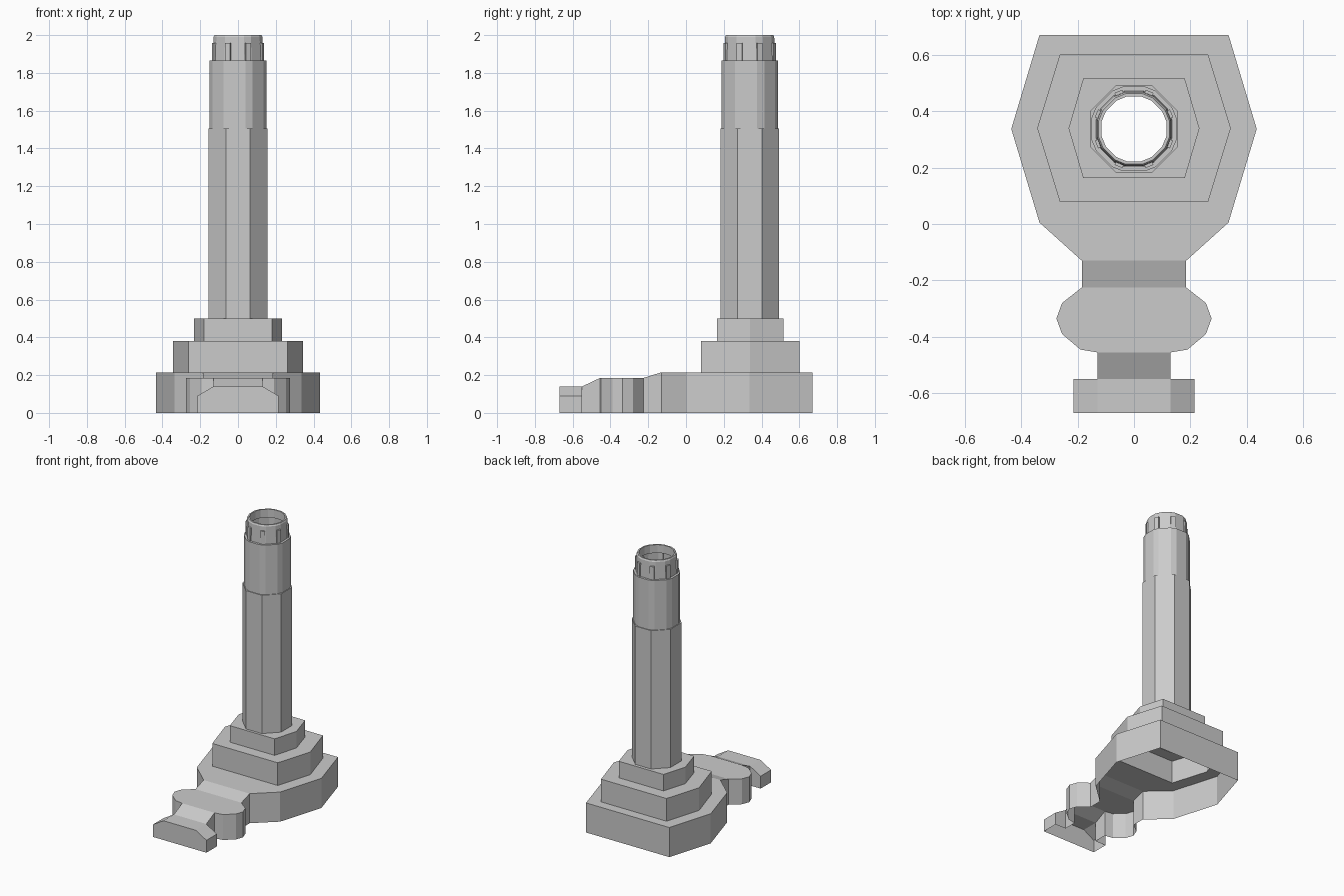
import bpy, bmesh, math
from mathutils import Matrix

if "Cube" in bpy.data.objects:
    bpy.data.objects.remove(bpy.data.objects["Cube"])

CY = 0.337  # column axis


def finish(bm, name):
    bmesh.ops.remove_doubles(bm, verts=bm.verts, dist=1e-5)
    bmesh.ops.recalc_face_normals(bm, faces=bm.faces)
    me = bpy.data.meshes.new(name)
    bm.to_mesh(me)
    bm.free()
    ob = bpy.data.objects.new(name, me)
    bpy.context.collection.objects.link(ob)
    return ob


def loft(bm, rings):
    """Skin equal-count rings of verts with quads."""
    for a, b in zip(rings, rings[1:]):
        n = len(a)
        for i in range(n):
            j = (i + 1) % n
            bm.faces.new((a[i], a[j], b[j], b[i]))


def hex_ring(bm, flat, mid, y0, y1, z):
    ym = (y0 + y1) / 2
    pts = [(flat, y1), (mid, ym), (flat, y0), (-flat, y0), (-mid, ym), (-flat, y1)]
    return [bm.verts.new((x, y, z)) for x, y in pts]


def oct_ring(bm, apothem, z, cut=0.0):
    """Octagon with flats on the axes; cut > 0 chamfers every corner."""
    r = apothem / math.cos(math.pi / 8)
    c = [(r * math.cos(math.pi * (i + .5) / 4), r * math.sin(math.pi * (i + .5) / 4)) for i in range(8)]
    pts = []
    side = 2 * r * math.sin(math.pi / 8)
    for i, p in enumerate(c):
        if cut == 0:
            pts.append(p)
            continue
        for q in (c[i - 1], c[(i + 1) % 8]):
            t = cut / side
            pts.append((p[0] + (q[0] - p[0]) * t, p[1] + (q[1] - p[1]) * t))
    return [bm.verts.new((x, y + CY, z)) for x, y in pts]


def fill_between(bm, a, b):
    """Flat ledge between two rings of differing counts."""
    edges = []
    for ring in (a, b):
        for i in range(len(ring)):
            v, w = ring[i - 1], ring[i]
            edges.append(bm.edges.get((v, w)) or bm.edges.new((v, w)))
    bmesh.ops.triangle_fill(bm, edges=edges, use_beauty=True, normal=(0, 0, 1))


# Stepped base and front tail: one open-bottomed shell, right-hand outline mirrored
half = [(.335, .67, .215), (.435, .337, .215), (.335, .005, .215), (.185, -.13, .215),
        (.185, -.225, .185), (.255, -.28, .185), (.275, -.335, .185), (.255, -.39, .185),
        (.19, -.445, .185), (.13, -.455, .185), (.13, -.55, .14), (.215, -.55, .09),
        (.215, -.67, .09), (.13, -.67, .14)]
bm = bmesh.new()
R = [bm.verts.new(p) for p in half]
L = [bm.verts.new((-x, y, z)) for x, y, z in half]
outline = R + L[::-1]
loft(bm, [[bm.verts.new((v.co.x, v.co.y, 0)) for v in outline], outline])
for group in ([2, 3], [3, 4], [4, 5, 6, 7, 8, 9], [9, 10], [10, 13]):
    bm.faces.new([R[i] for i in group] + [L[i] for i in group[::-1]])
for S in (R, L):
    bm.faces.new(S[10:14])
rim = R[:3] + L[2::-1]
t2 = [hex_ring(bm, .263, .343, .08, .6, z) for z in (.215, .38)]
t3 = [hex_ring(bm, .18, .232, .163, .515, z) for z in (.38, .5)]
loft(bm, [rim] + t2 + t3)
fill_between(bm, t3[1], oct_ring(bm, .155, .5))
finish(bm, "stepped_base")

# Octagonal hollow shaft, chamfered upper sleeve and muzzle collar
bm = bmesh.new()
low = [oct_ring(bm, .155, z) for z in (.5, 1.505)]
loft(bm, low)
up = [oct_ring(bm, a, z, c) for a, z, c in (
    (.15, 1.505, .022), (.15, 1.865, .022), (.134, 1.865, .022),
    (.13, 1.99, .022), (.125, 2.0, .022), (.115, 2.0, .022), (.115, 1.94, .022))]
fill_between(bm, low[1], up[0])
loft(bm, up)
finish(bm, "column")

# Small ribs on the collar corners
bm = bmesh.new()
for i in range(8):
    m = (Matrix.Translation((0, CY, 1.912)) @ Matrix.Rotation(math.pi * (i + .5) / 4, 4, 'Z')
         @ Matrix.Translation((.138, 0, 0)) @ Matrix.Diagonal((.012, .03, .095, 1)))
    bmesh.ops.create_cube(bm, size=1, matrix=m)
finish(bm, "collar_ribs")
